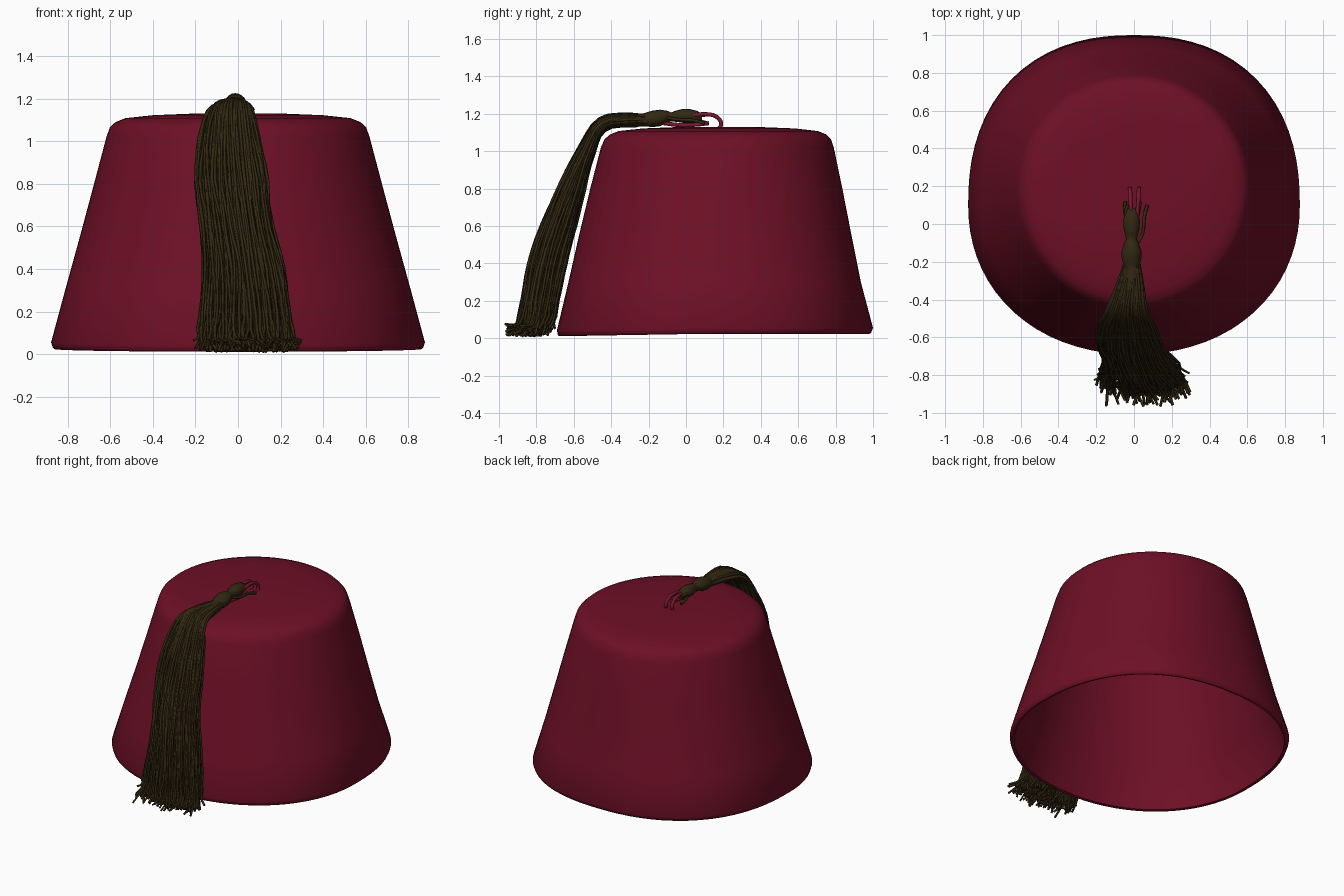
import bpy, bmesh, math, random
from mathutils import Vector

if "Cube" in bpy.data.objects:
    bpy.data.objects.remove(bpy.data.objects["Cube"])

random.seed(4)


def material(name, rgb):
    m = bpy.data.materials.new(name)
    m.diffuse_color = (*rgb, 1)
    m.use_nodes = True
    m.node_tree.nodes["Principled BSDF"].inputs["Base Color"].default_value = m.diffuse_color
    return m


FELT = material("crimson felt", (0.155, 0.005, 0.019))
THREAD = material("dark brown thread", (0.032, 0.021, 0.006))
CORD = material("crimson cord", (0.19, 0.009, 0.026))


def loft(name, rings, mat, angle):
    """Skin a list of equal vertex rings and close both ends with a fan."""
    bm = bmesh.new()
    rows = [[bm.verts.new(p) for p in r] for r in rings]
    n = len(rows[0])
    for a, b in zip(rows, rows[1:]):
        for i in range(n):
            j = (i + 1) % n
            bm.faces.new((a[i], a[j], b[j], b[i]))
    for row in (rows[0], rows[-1]):
        c = bm.verts.new(sum((v.co for v in row), Vector()) / n)
        for i in range(n):
            bm.faces.new((row[i], row[(i + 1) % n], c))
    bmesh.ops.recalc_face_normals(bm, faces=bm.faces)
    me = bpy.data.meshes.new(name)
    bm.to_mesh(me)
    bm.free()
    me.materials.append(mat)
    ob = bpy.data.objects.new(name, me)
    bpy.context.collection.objects.link(ob)
    bpy.ops.object.select_all(action='DESELECT')
    ob.select_set(True)
    bpy.context.view_layer.objects.active = ob
    bpy.ops.object.shade_smooth_by_angle(angle=math.radians(angle))
    return ob


def tubes(name, paths, radius, mat, sides=0):
    """Sweep round tubes along smooth paths and turn them into one mesh."""
    cu = bpy.data.curves.new(name, 'CURVE')
    cu.dimensions = '3D'
    cu.resolution_u = 3
    cu.bevel_depth = radius
    cu.bevel_resolution = sides
    cu.use_fill_caps = True
    cu.materials.append(mat)
    for path in paths:
        sp = cu.splines.new('BEZIER')
        sp.bezier_points.add(len(path) - 1)
        for bp, co in zip(sp.bezier_points, path):
            bp.co = co
            bp.handle_left_type = bp.handle_right_type = 'AUTO'
    ob = bpy.data.objects.new(name, cu)
    bpy.context.collection.objects.link(ob)
    bpy.ops.object.select_all(action='DESELECT')
    ob.select_set(True)
    bpy.context.view_layer.objects.active = ob
    bpy.ops.object.convert(target='MESH')
    return bpy.context.object


# Hat shell: height, half width, front y, back y, widest y, squareness
SECTIONS = [
    (0.030, 0.870, -0.685, 0.990, 0.10, 2.30),
    (0.055, 0.878, -0.690, 1.000, 0.10, 2.30),
    (0.300, 0.812, -0.630, 0.935, 0.12, 2.22),
    (0.550, 0.743, -0.572, 0.885, 0.15, 2.14),
    (0.800, 0.676, -0.512, 0.836, 0.17, 2.07),
    (1.020, 0.618, -0.455, 0.790, 0.18, 2.00),
    (1.065, 0.602, -0.435, 0.775, 0.18, 2.00),
    (1.090, 0.575, -0.405, 0.750, 0.18, 2.00),
    (1.108, 0.530, -0.360, 0.705, 0.18, 2.00),
    (1.122, 0.400, -0.230, 0.580, 0.18, 2.00),
    (1.130, 0.200, -0.030, 0.380, 0.18, 2.00),
]


def hat_ring(sec, inset=0.0, drop=0.0):
    z, a, front, back, cy, n = sec
    pts = []
    for i in range(72):
        t = 2 * math.pi * i / 72
        c, s = math.cos(t), math.sin(t)
        m = n if s > 0 else 2 + (n - 2) * 0.4
        r = 1 / (abs(c) ** m + abs(s) ** m) ** (1 / m)
        b = (back - cy) if s > 0 else (cy - front)
        dip = 0.014 * max(0, -s) * max(0, 1 - z / 0.5)
        pts.append((r * c * (a - inset), cy + r * s * (b - inset), z - drop - dip))
    return pts


inner = [hat_ring(s, 0.022, 0.022 if s[0] > 1 else 0) for s in reversed(SECTIONS)]
outer = [hat_ring(s) for s in SECTIONS]
rim = [hat_ring(SECTIONS[0], 0.008, 0.006)]
loft("hat_shell", inner + rim + outer, FELT, 60)

# Knotted tassel head lying on the crown: y, radius, z
HEAD = [(0.085, 0.024, 1.180), (0.06, 0.036, 1.185), (0.02, 0.044, 1.188),
        (-0.02, 0.043, 1.189), (-0.055, 0.035, 1.187), (-0.08, 0.028, 1.184),
        (-0.10, 0.038, 1.184), (-0.14, 0.052, 1.178), (-0.18, 0.052, 1.173),
        (-0.215, 0.043, 1.170), (-0.235, 0.038, 1.168), (-0.27, 0.046, 1.166),
        (-0.34, 0.040, 1.160)]
rings = []
for y, r, z in HEAD:
    rings.append([(-0.013 + r * math.cos(k * math.pi / 8), y,
                   z + 0.85 * r * math.sin(k * math.pi / 8)) for k in range(16)])
loft("tassel_knots", rings, THREAD, 60)

# Crimson cord loops rising out of the crown
cords = [[(x, 0.17, 1.115), (x, 0.188, 1.145), (x * 0.9, 0.165, 1.183),
          (x * 0.8, 0.11, 1.198), (x * 0.6, 0.04, 1.192)] for x in (-0.022, 0.027)]
cords.append([(0.03, 0.12, 1.15), (0.02, 0.06, 1.143), (0.0, -0.03, 1.14), (0.0, -0.12, 1.15)])
tubes("crown_cords", cords, 0.011, CORD, 2)

# Loose thread ends beside the knots
tubes("loose_threads", [
    [(-0.045, 0.12, 1.150), (-0.05, 0.07, 1.165), (-0.03, 0.0, 1.19)],
    [(-0.035, 0.10, 1.190), (-0.045, 0.05, 1.195), (-0.03, -0.02, 1.19)],
    [(0.07, 0.10, 1.150), (0.055, 0.04, 1.165), (0.045, -0.05, 1.17), (0.02, -0.10, 1.18)],
], 0.009, THREAD, 1)

# Tassel skirt stations: inner y, z, outer y, z, left x, right x
FLOW = [
    (-0.21, 1.140, -0.21, 1.190, -0.05, 0.03),
    (-0.32, 1.135, -0.33, 1.200, -0.09, 0.05),
    (-0.43, 1.110, -0.46, 1.175, -0.14, 0.07),
    (-0.485, 1.000, -0.55, 1.050, -0.18, 0.10),
    (-0.535, 0.800, -0.67, 0.820, -0.205, 0.145),
    (-0.585, 0.600, -0.765, 0.610, -0.175, 0.165),
    (-0.635, 0.400, -0.835, 0.400, -0.16, 0.22),
    (-0.675, 0.200, -0.875, 0.200, -0.17, 0.255),
    (-0.705, 0.080, -0.900, 0.080, -0.19, 0.28),
]
strands = []
for _ in range(330):
    ang, rad = random.uniform(0, 2 * math.pi), math.sqrt(random.random())
    u = 0.5 + 0.5 * rad * math.cos(ang)
    v = 0.5 + 0.5 * rad * math.sin(ang)
    path = []
    for k, (yi, zi, yo, zo, xl, xr) in enumerate(FLOW):
        w = 0.012 * min(1, k / 4)
        path.append((xl + (xr - xl) * u + random.uniform(-w, w),
                     yi + (yo - yi) * v - random.uniform(0, w),
                     zi + (zo - zi) * v))
    # frayed tip flicking outward
    x, y, z = path[-1]
    path.append((x + random.uniform(-0.03, 0.045),
                 max(-0.992, y - random.uniform(-0.005, 0.09)),
                 random.uniform(0.009, 0.075)))
    strands.append(path)
tubes("tassel_strands", strands, 0.0075, THREAD)
